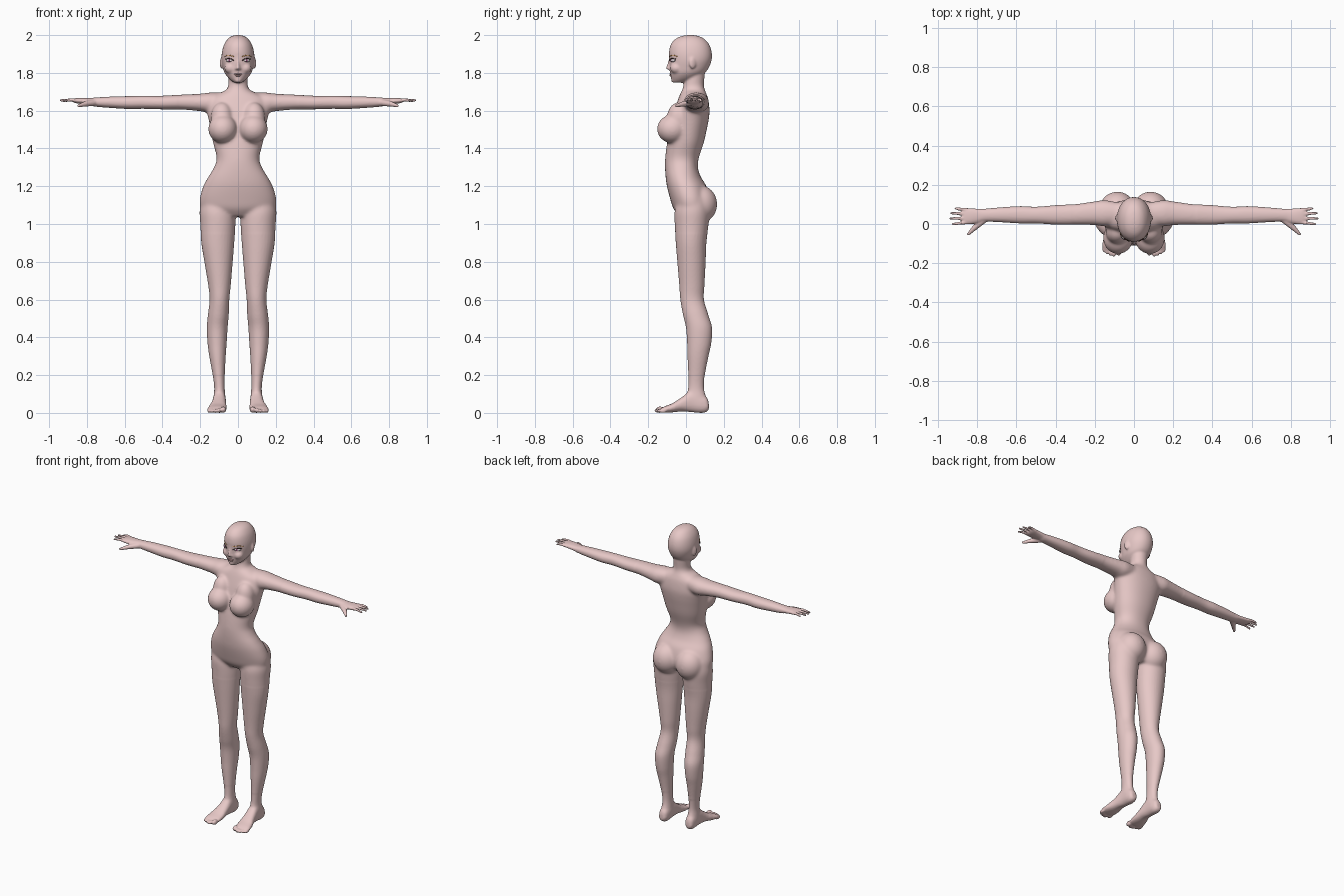
import bpy, bmesh, math
from mathutils import Matrix, Vector


def material(name, rgb):
    m = bpy.data.materials.new(name)
    m.diffuse_color = (*rgb, 1)
    return m


def spline(rows, n=5):
    # Catmull-Rom interpolation between section rows
    out = []
    for i in range(len(rows) - 1):
        a, b, c, d = (rows[max(i - 1, 0)], rows[i], rows[i + 1], rows[min(i + 2, len(rows) - 1)])
        for k in range(n):
            t = k / n
            out.append([q + 0.5 * t * (r - p + t * (2 * p - 5 * q + 4 * r - s + t * (3 * (q - r) + s - p)))
                        for p, q, r, s in zip(a, b, c, d)])
    return out + [list(rows[-1])]


def skin_rings(bm, rings):
    n = len(rings[0])
    vs = [[bm.verts.new(p) for p in r] for r in rings]
    for a, b in zip(vs, vs[1:]):
        for i in range(n):
            bm.faces.new((a[i], a[(i + 1) % n], b[(i + 1) % n], b[i]))
    bm.faces.new(vs[0][::-1])
    bm.faces.new(vs[-1])


def loft(bm, axis, rows, p=2.0, n=32):
    # row = position on axis, then low/high extents on the two other axes
    rings = []
    for t, a0, a1, b0, b1 in spline(rows):
        ring = []
        for i in range(n):
            w = 2 * math.pi * i / n
            c, s = math.cos(w), math.sin(w)
            u = (a0 + a1) / 2 + (a1 - a0) / 2 * math.copysign(abs(c) ** (2 / p), c)
            v = (b0 + b1) / 2 + (b1 - b0) / 2 * math.copysign(abs(s) ** (2 / p), s)
            ring.append({'x': (t, u, v), 'y': (u, t, v), 'z': (u, v, t)}[axis])
        rings.append(ring)
    skin_rings(bm, rings)


def ball(bm, c, r, rot=None):
    m = Matrix.Translation(c) @ (rot or Matrix()) @ Matrix.Diagonal((*r, 1))
    bmesh.ops.create_uvsphere(bm, u_segments=24, v_segments=14, radius=1, matrix=m)


def tube(bm, pts, n=10):
    # pts = (x, y, z, radius), with rounded ends
    rows = spline(pts, 4)
    rings = []
    for i, r in enumerate(rows):
        d = Vector(rows[min(i + 1, len(rows) - 1)][:3]) - Vector(rows[max(i - 1, 0)][:3])
        q = d.to_track_quat('Z', 'Y')
        rings.append([Vector(r[:3]) + q @ Vector((r[3] * math.cos(2 * math.pi * k / n),
                      r[3] * math.sin(2 * math.pi * k / n), 0)) for k in range(n)])
    skin_rings(bm, rings)
    for e in (pts[0], pts[-1]):
        ball(bm, e[:3], [e[3]] * 3)


def mirror_x(bm):
    d = bmesh.ops.duplicate(bm, geom=bm.verts[:] + bm.edges[:] + bm.faces[:])['geom']
    bmesh.ops.scale(bm, vec=(-1, 1, 1), verts=[g for g in d if isinstance(g, bmesh.types.BMVert)])
    bmesh.ops.reverse_faces(bm, faces=[g for g in d if isinstance(g, bmesh.types.BMFace)])


def make(bm, name, mat):
    me = bpy.data.meshes.new(name)
    bm.to_mesh(me)
    bm.free()
    me.materials.append(mat)
    me.polygons.foreach_set('use_smooth', [True] * len(me.polygons))
    ob = bpy.data.objects.new(name, me)
    bpy.context.collection.objects.link(ob)
    return ob


skin = material('skin', (0.80, 0.58, 0.57))
bm = bmesh.new()

# leg
loft(bm, 'z', [(1.14, .03, .192, -.04, .11), (1.07, .014, .204, -.06, .125), (1.0, .013, .20, -.06, .12),
               (.9, .02, .194, -.054, .108), (.8, .028, .178, -.046, .104), (.68, .038, .158, -.036, .098),
               (.6, .046, .15, -.03, .095), (.52, .049, .159, -.016, .118), (.45, .055, .165, 0, .138),
               (.37, .06, .161, .006, .134), (.3, .065, .152, .008, .119), (.2, .07, .134, .012, .1),
               (.13, .07, .126, .01, .096), (.08, .066, .13, 0, .108), (.04, .068, .128, 0, .115)])
# foot and toes
loft(bm, 'y', [(.121, .085, .112, .022, .055), (.112, .073, .124, .008, .08), (.085, .065, .13, 0, .1),
               (.03, .064, .132, .004, .12), (-.02, .062, .14, .008, .085), (-.07, .06, .155, .003, .052),
               (-.11, .062, .162, .002, .036), (-.13, .068, .155, .006, .026)], 2.3)
for x, y, r in ((.078, -.137, .017), (.102, -.144, .012), (.12, -.14, .011), (.137, -.132, .011), (.152, -.122, .011)):
    ball(bm, (x, y, r), (r * .92, .024, r))
# buttock and breast
ball(bm, (.085, .075, 1.105), (.092, .091, .1))
ball(bm, (.081, -.072, 1.503), (.077, .082, .076))
ball(bm, (.085, -.04, 1.56), (.06, .062, .085))
# arm and palm
loft(bm, 'x', [(.08, .0, .11, 1.60, 1.695), (.15, -.012, .122, 1.588, 1.696), (.2, -.006, .116, 1.597, 1.69),
               (.3, -.004, .102, 1.606, 1.685), (.4, -.003, .096, 1.607, 1.679), (.5, .003, .088, 1.61, 1.679),
               (.58, .003, .091, 1.609, 1.677), (.68, .009, .085, 1.615, 1.674), (.76, .012, .078, 1.622, 1.669),
               (.79, .006, .078, 1.63, 1.667), (.83, -.001, .08, 1.636, 1.668), (.86, -.002, .081, 1.64, 1.666),
               (.874, .004, .077, 1.645, 1.662)], 2.2)
# fingers and thumb
for y0, y1, x1, z1 in ((.008, .0, .926, 1.65), (.03, .028, .939, 1.655), (.052, .055, .933, 1.655), (.072, .08, .91, 1.65)):
    tube(bm, [(.85, y0, 1.653, .0095), (.885, (y0 + y1) / 2, 1.657, .0085), (x1, y1, z1, .0062)])
tube(bm, [(.765, .022, 1.642, .018), (.805, -.012, 1.636, .015), (.83, -.036, 1.63, .011), (.845, -.052, 1.626, .008)])
# ear, cheek and nostril
ball(bm, (.087, .035, 1.852), (.008, .019, .031), Matrix.Rotation(.35, 4, 'Z'))
ball(bm, (.04, -.05, 1.825), (.032, .034, .03))
ball(bm, (.009, -.088, 1.822), (.008, .01, .007))
mirror_x(bm)

# torso
torso = [(1.735, .05, -.012, .092), (1.71, .063, -.02, .1), (1.69, .105, -.03, .108), (1.66, .155, -.042, .118),
         (1.6, .165, -.062, .125), (1.55, .155, -.075, .12), (1.5, .145, -.085, .11), (1.43, .132, -.1, .094),
         (1.35, .113, -.11, .068), (1.3, .127, -.111, .063), (1.25, .157, -.108, .078), (1.2, .184, -.101, .108),
         (1.13, .203, -.083, .126), (1.08, .19, -.066, .12), (1.04, .11, -.035, .09)]
loft(bm, 'z', [(z, -r, r, f, b) for z, r, f, b in torso], 2.15, 48)
# neck
neck = [(1.86, .052, .01, .1), (1.8, .052, .0, .1), (1.74, .051, -.013, .095), (1.69, .06, -.022, .1)]
loft(bm, 'z', [(z, -r, r, f, b) for z, r, f, b in neck])
# head
head = [(2.0, .012, .008, .035), (1.995, .032, -.022, .066), (1.98, .054, -.055, .097), (1.95, .074, -.081, .123),
        (1.91, .085, -.09, .136), (1.87, .087, -.088, .136), (1.83, .08, -.087, .122), (1.8, .071, -.084, .1),
        (1.775, .053, -.079, .065), (1.757, .033, -.073, .02), (1.748, .018, -.066, -.02)]
loft(bm, 'z', [(z, -r, r, f, b) for z, r, f, b in head], 2.1, 40)
# nose and chin
nose = [(1.89, .008, -.09, -.06), (1.865, .008, -.094, -.06), (1.84, .01, -.102, -.06), (1.826, .012, -.108, -.06),
        (1.816, .009, -.1, -.06)]
loft(bm, 'z', [(z, -r, r, f, b) for z, r, f, b in nose])
ball(bm, (0, -.064, 1.762), (.02, .016, .014))

# fuse the parts into one skin, then soften the joins
raw = make(bm, 'raw_body', skin)
mod = raw.modifiers.new('fuse', 'REMESH')
mod.mode = 'VOXEL'
mod.voxel_size = .005
dg = bpy.context.evaluated_depsgraph_get()
fused = bpy.data.meshes.new_from_object(raw.evaluated_get(dg))
bpy.data.objects.remove(raw)
bm = bmesh.new()
bm.from_mesh(fused)


def soften(test, times):
    vs = [v for v in bm.verts if test(v.co)]
    for _ in range(times):
        bmesh.ops.smooth_vert(bm, verts=vs, factor=.5, use_axis_x=True, use_axis_y=True, use_axis_z=True)


soften(lambda c: .95 < c.z < 1.745 and abs(c.x) < .32, 22)
soften(lambda c: .04 < c.z < .2 and c.y > -.05, 12)
soften(lambda c: c.z > 1.7 and abs(c.x) < .12, 4)
soften(lambda c: True, 2)
make(bm, 'body', skin)

# eyes, lashes, brows and lips
white = material('eye_white', (.85, .75, .78))
purple = material('iris_purple', (.25, .06, .16))
dark = material('lash_dark', (.04, .02, .02))
orange = material('brow_orange', (.85, .42, .12))
turn = Matrix.Rotation(.5, 4, 'Z')


def face_y(x):
    return .023 - .112 * math.sqrt(1 - (x / .088) ** 2)


def arc(name, mat, pts, r, out):
    b = bmesh.new()
    tube(b, [(x, face_y(x) - out, z, r) for x, z in pts], 8)
    mirror_x(b)
    make(b, name, mat)


for name, mat, c, r in (('eyes', white, (.045, -.068, 1.866), (.021, .0125, .0085)),
                        ('irises', purple, (.044, -.0745, 1.866), (.008, .008, .008))):
    b = bmesh.new()
    ball(b, c, r, turn)
    mirror_x(b)
    make(b, name, mat)
arc('lashes', dark, [(.024, 1.866), (.034, 1.873), (.048, 1.876), (.066, 1.873)], .0022, .003)
arc('brows', orange, [(.022, 1.886), (.04, 1.892), (.056, 1.893), (.07, 1.886)], .002, .001)
b = bmesh.new()
ball(b, (0, -.08, 1.794), (.021, .008, .0045))
ball(b, (0, -.079, 1.786), (.017, .008, .005))
make(b, 'lips', material('lip_pink', (.68, .42, .42)))
